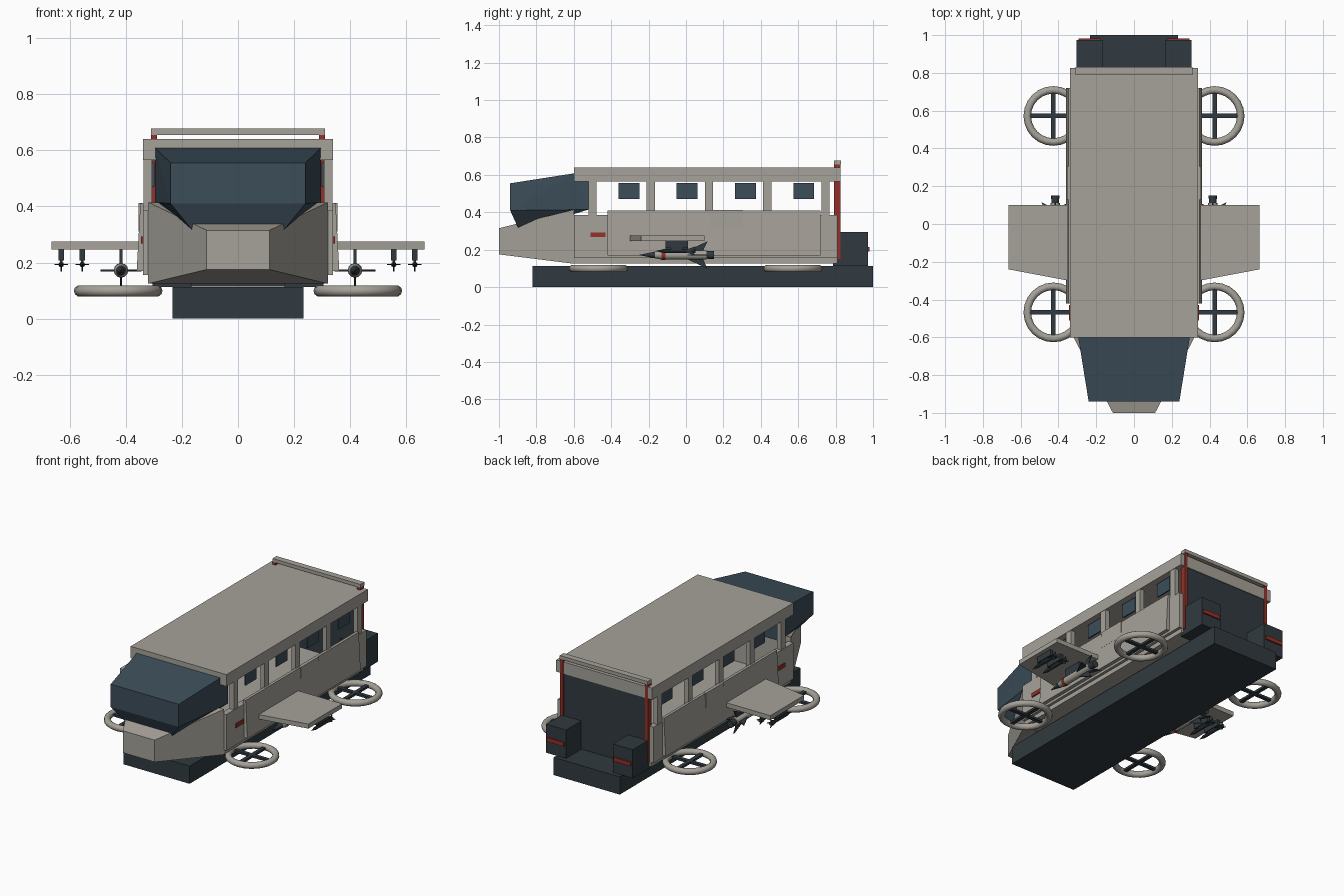
import bpy, bmesh, math
from mathutils import Matrix, Vector

if "Cube" in bpy.data.objects:
    bpy.data.objects.remove(bpy.data.objects["Cube"])


def material(name, rgb):
    m = bpy.data.materials.new(name)
    m.diffuse_color = (*rgb, 1)
    m.use_nodes = True
    m.node_tree.nodes["Principled BSDF"].inputs["Base Color"].default_value = m.diffuse_color
    return m


HULL = material("hull_paint", (0.38, 0.36, 0.32))
DARK = material("dark_metal", (0.03, 0.042, 0.05))
GLASS = material("tinted_glass", (0.045, 0.075, 0.1))
RED = material("red_paint", (0.3, 0.03, 0.02))


def finish(name, bm, mat):
    bmesh.ops.recalc_face_normals(bm, faces=bm.faces)
    me = bpy.data.meshes.new(name)
    bm.to_mesh(me)
    bm.free()
    me.materials.append(mat)
    ob = bpy.data.objects.new(name, me)
    bpy.context.collection.objects.link(ob)
    return ob


def hull(name, pts, mat):
    """Flat-faced solid wrapped around a few corner points."""
    bm = bmesh.new()
    for p in pts:
        bm.verts.new(p)
    bmesh.ops.convex_hull(bm, input=bm.verts)
    bmesh.ops.dissolve_limit(bm, angle_limit=0.01, verts=bm.verts, edges=bm.edges)
    return finish(name, bm, mat)


def box(name, x, y, z, mat):
    return hull(name, [(a, b, c) for a in x for b in y for c in z], mat)


def sides(x, s):
    return tuple(s * v for v in x)


def smooth(ob):
    bpy.ops.object.select_all(action='DESELECT')
    ob.select_set(True)
    bpy.context.view_layer.objects.active = ob
    bpy.ops.object.shade_smooth_by_angle(angle=math.radians(40))


def cone(name, x, z, y0, y1, r0, r1, mat, n=12):
    """Round section along y."""
    bm = bmesh.new()
    m = Matrix.Translation((x, (y0 + y1) / 2, z)) @ Matrix.Rotation(-math.pi / 2, 4, 'X')
    bmesh.ops.create_cone(bm, cap_ends=True, segments=n, radius1=r0, radius2=r1,
                          depth=y1 - y0, matrix=m)
    smooth(finish(name, bm, mat))


def fins(name, x, z, profile, t, mat):
    """Four swept fins around the y axis; profile is (y, radius)."""
    for i in range(4):
        rot = Matrix.Rotation(i * math.pi / 2, 3, 'Y')
        hull(f"{name}_{i}", [rot @ Vector((d, 0, r)) + Vector((x, y, z))
                             for y, r in profile for d in (-t, t)], mat)


# Chassis
box("chassis", (-0.233, 0.233), (-0.82, 1.0), (0, 0.113), DARK)

# Cabin shell: floor, roof, rear door
box("cabin_floor", (-0.32, 0.32), (-0.6, 0.81), (0.127, 0.16), HULL)
box("roof", (-0.338, 0.338), (-0.6, 0.825), (0.565, 0.64), HULL)
box("rear_door", (-0.295, 0.295), (0.795, 0.82), (0.115, 0.63), DARK)
box("rear_top_bar", (-0.31, 0.31), (0.79, 0.83), (0.655, 0.677), HULL)

# Nose and canopy
hull("nose", [(s * x, y, z) for s in (-1, 1) for x, y, z in
              ((0.32, -0.6, 0.125), (0.32, -0.6, 0.415),
               (0.112, -1.0, 0.175), (0.112, -1.0, 0.315))], HULL)
hull("canopy", [(s * x, y, z) for s in (-1, 1) for x, y, z in
                ((0.24, -0.94, 0.555), (0.24, -0.94, 0.41),
                 (0.15, -0.89, 0.3), (0.295, -0.6, 0.608), (0.295, -0.52, 0.608),
                 (0.295, -0.52, 0.415))], GLASS)

for s, side in ((-1, "left"), (1, "right")):
    def sbox(name, x, y, z, mat):
        return box(f"{side}_{name}", sides(x, s), y, z, mat)

    # Side wall, pillars and window panes
    sbox("wall", (0.30, 0.338), (-0.6, 0.81), (0.155, 0.385), HULL)
    for i in range(5):
        y = -0.5 + 0.3115 * i
        sbox(f"pillar_{i}", (0.307, 0.336), (y - 0.022, y + 0.022), (0.38, 0.57), HULL)
        if i < 4:
            c = y + 0.195
            sbox(f"window_pane_{i}", (0.298, 0.306), (c - 0.056, c + 0.056),
                 (0.47, 0.557), GLASS)
    hull(f"{side}_side_skirt", [(s * x, y, z) for y in (-0.42, 0.72) for x, z in
                                ((0.33, 0.17), (0.361, 0.17), (0.348, 0.41), (0.33, 0.41))],
         HULL)
    sbox("hatch", (0.34, 0.354), (0.13, 0.305), (0.31, 0.412), HULL)
    sbox("marker_light", (0.33, 0.345), (-0.51, -0.43), (0.268, 0.293), RED)

    # Rear columns, boxes and tail lights
    sbox("rear_column", (0.288, 0.31), (0.79, 0.826), (0.15, 0.656), RED)
    sbox("rear_box", (0.165, 0.305), (0.785, 0.973), (0.113, 0.295), DARK)
    sbox("tail_light", (0.175, 0.295), (0.97, 0.982), (0.19, 0.215), RED)

    # Wing
    hull(f"{side}_wing", [(s * x, y, z) for z in (0.246, 0.275) for x, y in
                          ((0.32, 0.1), (0.665, 0.1), (0.665, -0.24), (0.32, -0.305))], HULL)

    # Lift rotors: ring with crossed blades
    for end, y in (("front", -0.468), ("rear", 0.572)):
        x = s * 0.427
        bpy.ops.mesh.primitive_torus_add(location=(x, y, 0.099), major_segments=24,
                                         minor_segments=10, major_radius=0.138,
                                         minor_radius=0.02)
        ring = bpy.context.object
        ring.name = f"{side}_{end}_rotor_ring"
        ring.data.materials.append(HULL)
        smooth(ring)
        for tag, a, b in (("a", 0.13, 0.012), ("b", 0.012, 0.13)):
            box(f"{side}_{end}_rotor_blade_{tag}", (x - a, x + a), (y - b, y + b),
                (0.092, 0.106), DARK)

    # Large missile on its pylon
    x, z = s * 0.417, 0.172
    n = f"{side}_missile"
    box(n + "_pylon", (x - 0.006, x + 0.006), (-0.11, 0.01), (0.19, 0.25), DARK)
    cone(n + "_tip", x, z, -0.25, -0.165, 0.001, 0.018, DARK)
    cone(n + "_nose", x, z, -0.165, -0.13, 0.018, 0.025, HULL)
    cone(n + "_band", x, z, -0.13, -0.11, 0.026, 0.026, RED)
    cone(n + "_body", x, z, -0.11, 0.11, 0.024, 0.024, HULL)
    cone(n + "_nozzle", x, z, 0.11, 0.15, 0.02, 0.022, DARK)
    fins(n + "_fin", x, z, ((0.0, 0.02), (0.09, 0.02), (0.115, 0.073)), 0.003, DARK)

    # Small missiles under the wing tip
    for i, cx in enumerate((0.555, 0.63)):
        x, z = s * cx, 0.193
        n = f"{side}_small_missile_{i}"
        box(n + "_pylon", (x - 0.01, x + 0.01), (-0.11, 0.01), (0.208, 0.25), DARK)
        box(n + "_bracket", (x - 0.004, x + 0.004), (-0.08, -0.02), (0.195, 0.21), DARK)
        cone(n + "_tip", x, z, -0.16, -0.12, 0.001, 0.01, DARK, 8)
        cone(n + "_body", x, z, -0.12, 0.05, 0.01, 0.01, DARK, 8)
        fins(n + "_fin", x, z, ((0.0, 0.008), (0.04, 0.008), (0.05, 0.024)), 0.002, DARK)
